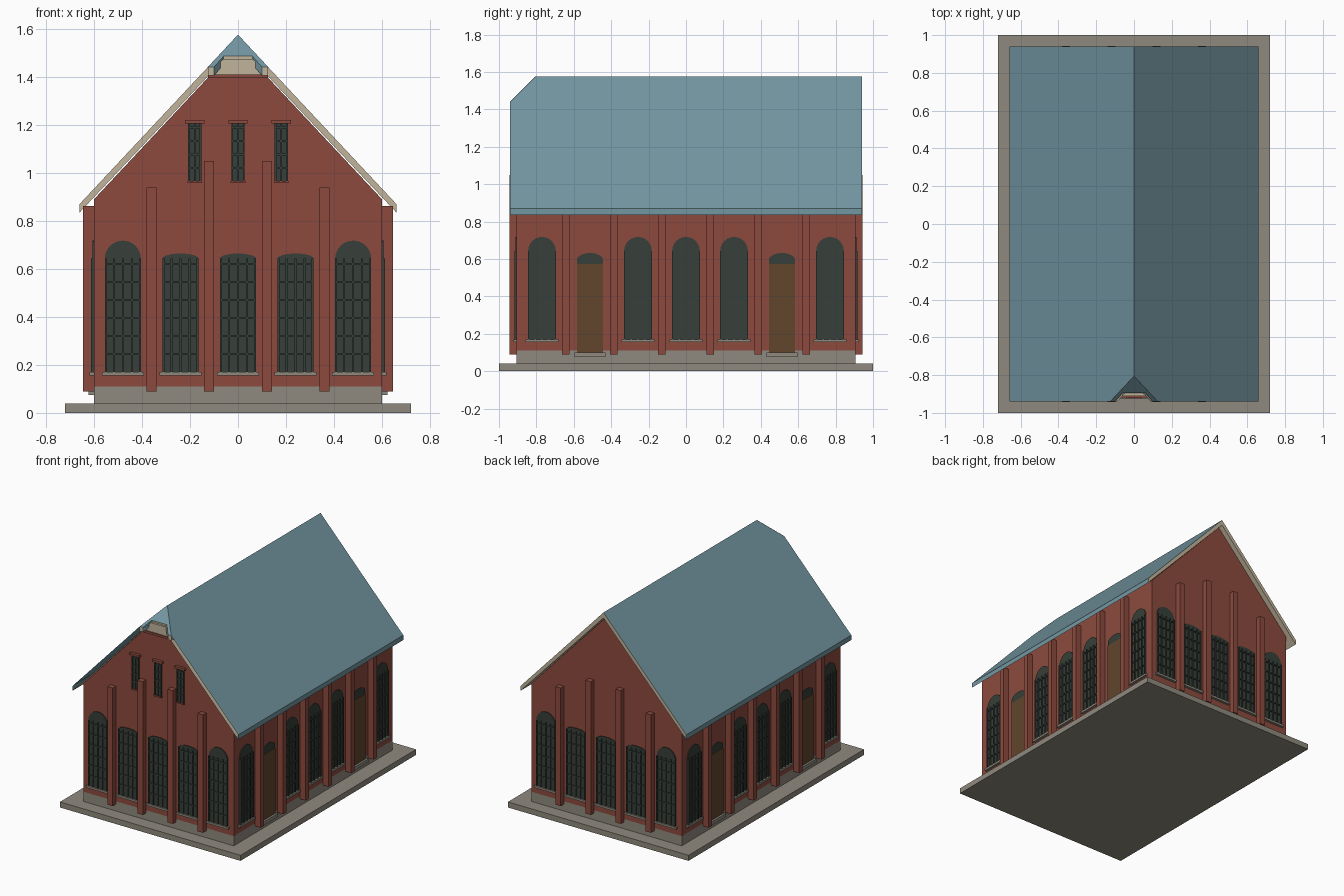
import bpy, bmesh, math
from mathutils import Matrix, Vector

if "Cube" in bpy.data.objects:
    bpy.data.objects.remove(bpy.data.objects["Cube"])


def material(name, r, g, b):
    m = bpy.data.materials.new(name)
    lin = [((c / 255 + 0.055) / 1.055) ** 2.4 for c in (r, g, b)]
    m.diffuse_color = (*lin, 1)
    m.use_nodes = True
    m.node_tree.nodes["Principled BSDF"].inputs["Base Color"].default_value = m.diffuse_color
    return m


BRICK = material("red brick", 140, 74, 62)
STONE = material("grey stone", 143, 138, 126)
ROOF = material("blue slate", 115, 150, 161)
TRIM = material("cream trim", 192, 180, 155)
GLASS = material("dark green glazing", 55, 63, 56)
DOOR = material("brown door", 97, 69, 44)


def finish(name, bm, *mats):
    bmesh.ops.recalc_face_normals(bm, faces=bm.faces)
    me = bpy.data.meshes.new(name)
    bm.to_mesh(me)
    bm.free()
    for m in mats:
        me.materials.append(m)
    ob = bpy.data.objects.new(name, me)
    bpy.context.collection.objects.link(ob)
    return ob


def prism(bm, pts, near, far, angle=0):
    """Extrude an upright (u, z) outline between two distances from the centre, facing the given side."""
    rot = Matrix.Rotation(math.radians(angle), 4, 'Z')
    rings = [[bm.verts.new(rot @ Vector((u, -d, z))) for u, z in pts] for d in (near, far)]
    n = len(pts)
    bm.faces.new(rings[0])
    bm.faces.new(rings[1][::-1])
    for i in range(n):
        j = (i + 1) % n
        bm.faces.new((rings[0][i], rings[1][i], rings[1][j], rings[0][j]))


def rect(u, w, z0, z1):
    return [(u - w / 2, z0), (u + w / 2, z0), (u + w / 2, z1), (u - w / 2, z1)]


def arch(u, w, z0, spring, top, steps=12):
    pts = [(u - w / 2, z0), (u + w / 2, z0)]
    for i in range(steps + 1):
        a = math.pi * i / steps
        pts.append((u + w / 2 * math.cos(a), spring + (top - spring) * math.sin(a)))
    return pts


def part(name, mat, pts, near, far, angle=0):
    bm = bmesh.new()
    prism(bm, pts, near, far, angle)
    return finish(name, bm, mat)


def clip(bm, co, no):
    """Remove what lies on the normal side of a plane and cap the cut."""
    geom = bm.verts[:] + bm.edges[:] + bm.faces[:]
    cut = bmesh.ops.bisect_plane(bm, geom=geom, plane_co=co, plane_no=no, clear_outer=True)
    edges = [e for e in cut['geom_cut'] if isinstance(e, bmesh.types.BMEdge)]
    bmesh.ops.holes_fill(bm, edges=edges, sides=0)


FRONT, SIDE = 0.905, 0.60      # wall distances from the centre

# Base
part("ground_slab", STONE, rect(0, 1.44, 0, 0.04), -1, 1)
part("plinth", STONE, rect(0, 2 * SIDE, 0.04, 0.11), -FRONT, FRONT)

# Brick body with gables, front peak cut back under the hip
bm = bmesh.new()
prism(bm, [(-SIDE, 0.11), (SIDE, 0.11), (SIDE, 0.89), (0, 1.53), (-SIDE, 0.89)], -FRONT, FRONT)
clip(bm, (0, -FRONT, 1.40), (0, -1, 1))
finish("brick_walls", bm, BRICK)

# Roof slab, slate on top and cream on verges and underside
bm = bmesh.new()
prism(bm, [(-0.66, 0.835), (-0.66, 0.87), (0, 1.575), (0.66, 0.87), (0.66, 0.835), (0, 1.535)], -0.94, 0.94)
clip(bm, (0, -0.805, 1.575), (0, -1, 1))
bm.normal_update()
bmesh.ops.recalc_face_normals(bm, faces=bm.faces)
for f in bm.faces:
    n = f.normal
    f.material_index = 1 if abs(n.y) > 0.9 or n.z < -0.1 else 0
finish("roof", bm, ROOF, TRIM)

# Small front hip with a notch above the gable
bm = bmesh.new()
outline = [(0, -0.805), (-0.126, -0.94), (-0.10, -0.94), (-0.06, -0.895),
           (0.06, -0.895), (0.10, -0.94), (0.126, -0.94)]
top = bm.faces.new([bm.verts.new((x, y, y + 2.381)) for x, y in outline])
down = bmesh.ops.extrude_face_region(bm, geom=[top], use_keep_orig=True)
bmesh.ops.translate(bm, vec=(0, 0, -0.035), verts=[v for v in down['geom'] if isinstance(v, bmesh.types.BMVert)])
bmesh.ops.recalc_face_normals(bm, faces=bm.faces)
for f in bm.faces:
    f.material_index = 1 if f.normal.y < -0.9 or f.normal.z < -0.1 else 0
finish("roof_hip", bm, ROOF, TRIM)
part("gable_peak_panel", TRIM, [(-0.125, 1.41), (0.125, 1.41), (0.06, 1.475), (-0.06, 1.475)], 0.89, 0.91)
part("gable_corbel", BRICK, rect(0, 0.25, 1.395, 1.41), 0.89, 0.918)


def window(name, angle, wall, u, w, z0, spring, top, rows, cols):
    """Glazed panel with projecting glazing bars."""
    bm = bmesh.new()
    if top > spring:
        prism(bm, arch(u, w, z0, spring, top), wall - 0.01, wall + 0.006, angle)
    else:
        prism(bm, rect(u, w, z0, top), wall - 0.01, wall + 0.006, angle)
    out = wall + 0.013
    for i in range(1, rows + 1):
        z = z0 + (spring - z0) * i / (rows + 0.3)
        prism(bm, rect(u, w, z - 0.004, z + 0.004), wall, out, angle)
    for i in range(1, cols):
        x = u - w / 2 + w * i / cols
        prism(bm, rect(x, 0.008, z0, spring), wall, out, angle)
    for s in (-1, 1):
        prism(bm, rect(u + s * (w / 2 - 0.004), 0.008, z0, spring), wall, out, angle)
    finish(name, bm, GLASS)


def sill(angle, wall, u):
    part("window_sill", STONE, rect(u, 0.175, 0.155, 0.17), wall - 0.01, wall + 0.018, angle)


# Front and back: five windows and four buttresses each
for angle in (0, 180):
    for u in (-0.48, -0.24, 0, 0.24, 0.48):
        top = 0.718 if abs(u) > 0.4 else 0.664
        window("gable_window", angle, FRONT, u, 0.15, 0.17, 0.643, top, 6, 4)
        sill(angle, FRONT, u)
    for u, top in ((-0.36, 0.94), (-0.12, 1.05), (0.12, 1.05), (0.36, 0.94)):
        part("gable_buttress", BRICK, rect(u, 0.042, 0.09, top), FRONT - 0.01, 0.943, angle)

# Three narrow upper windows with brick lintels
for u in (-0.18, 0, 0.18):
    window("upper_window", 0, FRONT, u, 0.056, 0.965, 1.205, 1.205, 4, 2)
    part("upper_lintel", BRICK, rect(u, 0.08, 1.205, 1.22), FRONT - 0.01, FRONT + 0.02)
    part("upper_sill", BRICK, rect(u, 0.062, 0.957, 0.966), FRONT - 0.01, FRONT + 0.015)

# Long sides: windows, doors and pilasters
for angle in (90, -90):
    for u in (-0.77, -0.257, 0, 0.257, 0.77):
        window("side_window", angle, SIDE, u, 0.148, 0.17, 0.643, 0.718, 6, 4)
        sill(angle, SIDE, u)
    for u in (-0.513, 0.513):
        part("door_fanlight", GLASS, arch(u, 0.14, 0.57, 0.595, 0.632), SIDE - 0.01, SIDE + 0.006, angle)
        part("side_door", DOOR, rect(u, 0.14, 0.10, 0.572), SIDE - 0.01, SIDE + 0.008, angle)
        part("door_step", STONE, rect(u, 0.165, 0.075, 0.10), SIDE - 0.01, SIDE + 0.022, angle)
    for u in (-0.643, -0.387, -0.13, 0.13, 0.387, 0.643):
        part("side_pilaster", BRICK, rect(u, 0.04, 0.09, 0.862), SIDE - 0.01, 0.645, angle)
